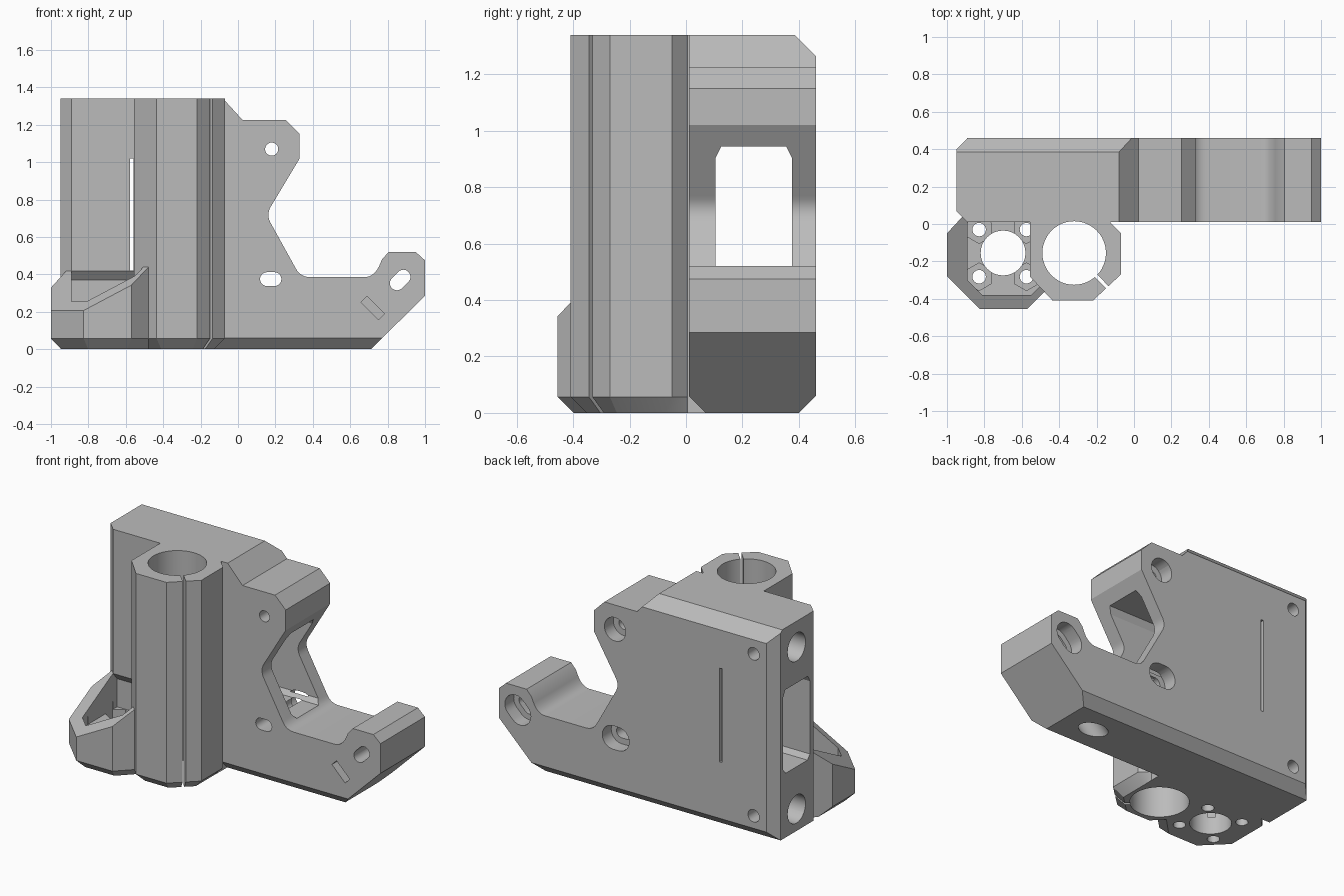
import bpy, bmesh
from math import cos, sin, pi, radians
from mathutils import Matrix, Vector

if "Cube" in bpy.data.objects:
    bpy.data.objects.remove(bpy.data.objects["Cube"])

grey = bpy.data.materials.new("plain grey")
grey.use_nodes = True
GREY = (0.5, 0.5, 0.5, 1)
grey.diffuse_color = GREY
grey.node_tree.nodes["Principled BSDF"].inputs["Base Color"].default_value = GREY


def prism(name, pts, axis, lo, hi, chamfer=None, slope=None, matrix=None):
    """Extrude a 2D outline along an axis; optional bottom chamfer and sloped top."""
    place = {"x": lambda u, v, t: (t, u, v),
             "y": lambda u, v, t: (u, t, v),
             "z": lambda u, v, t: (u, v, t)}[axis]
    bm = bmesh.new()
    low = [bm.verts.new(place(u, v, lo)) for u, v in pts]
    high = [bm.verts.new(place(u, v, hi)) for u, v in pts]
    bottom = bm.faces.new(low)
    bm.faces.new(high[::-1])
    for i in range(len(pts)):
        j = (i + 1) % len(pts)
        bm.faces.new((low[i], high[i], high[j], low[j]))
    bmesh.ops.recalc_face_normals(bm, faces=bm.faces[:])
    if chamfer:
        edges = [e for e in bottom.edges
                 if chamfer((e.verts[0].co + e.verts[1].co) / 2)]
        bmesh.ops.bevel(bm, geom=edges, offset=0.057, segments=1, affect="EDGES")
    if slope:
        bmesh.ops.bisect_plane(bm, geom=bm.verts[:] + bm.edges[:] + bm.faces[:],
                               plane_co=slope[0], plane_no=slope[1], clear_outer=True)
        bmesh.ops.holes_fill(bm, edges=[e for e in bm.edges if e.is_boundary], sides=0)
    bmesh.ops.recalc_face_normals(bm, faces=bm.faces[:])
    mesh = bpy.data.meshes.new(name)
    bm.to_mesh(mesh)
    bm.free()
    if matrix:
        mesh.transform(matrix)
    mesh.materials.append(grey)
    obj = bpy.data.objects.new(name, mesh)
    bpy.context.collection.objects.link(obj)
    return obj


def combine(target, tool, op="DIFFERENCE"):
    mod = target.modifiers.new("join", "BOOLEAN")
    mod.operation, mod.solver, mod.object = op, "EXACT", tool
    bpy.context.view_layer.objects.active = target
    bpy.ops.object.modifier_apply(modifier=mod.name)
    bpy.data.objects.remove(tool)


def cut(target, pts, axis, lo, hi, matrix=None):
    combine(target, prism("cutter", pts, axis, lo, hi, matrix=matrix))


def ring(u, v, r, n=32, turn=0.0):
    return [(u + r * cos(turn + 2 * pi * i / n), v + r * sin(turn + 2 * pi * i / n))
            for i in range(n)]


def slot(u, v, r, half, angle):
    """Rounded slot outline."""
    pts = []
    for i in range(26):
        a = -pi / 2 + pi * (i if i < 13 else i - 1) / 12
        x = r * cos(a) + (half if i < 13 else -half)
        y = r * sin(a)
        pts.append((u + x * cos(angle) - y * sin(angle), v + x * sin(angle) + y * cos(angle)))
    return pts


def rect(u0, u1, v0, v1):
    return [(u0, v0), (u1, v0), (u1, v1), (u0, v1)]


def curve(a, b, c, n=8):
    """Rounded corner from a to c around b."""
    a, b, c = Vector(a), Vector(b), Vector(c)
    return [tuple(a * (1 - t) ** 2 + b * 2 * t * (1 - t) + c * t * t)
            for t in (i / n for i in range(n + 1))]


# Main plate with motor arms
outline = [(-0.95, 0), (0.71, 0), (1, 0.285), (1, 0.475), (0.95, 0.52), (0.805, 0.52), (0.77, 0.48)]
outline += curve((0.755, 0.445), (0.725, 0.385), (0.675, 0.385))
outline += curve((0.39, 0.385), (0.335, 0.385), (0.31, 0.43))
outline += curve((0.18, 0.665), (0.145, 0.72), (0.18, 0.77))
outline += [(0.33, 1.02), (0.33, 1.15), (0.255, 1.225), (0.025, 1.225), (-0.08, 1.34), (-0.95, 1.34)]
bracket = prism("motor_end_bracket", outline, "y", 0.01, 0.46)

# Chamfers on the long edges and left corners
for tri in ([(0.47, -0.01), (0.39, -0.01), (0.47, 0.07)],
            [(0, -0.01), (0.08, -0.01), (0, 0.07)],
            [(0.47, 1.35), (0.375, 1.35), (0.47, 1.255)]):
    cut(bracket, tri, "x", -1.1, 1.1)
for tri in ([(-0.96, 0.47), (-0.96, 0.39), (-0.88, 0.47)],
            [(-0.96, 0), (-0.96, 0.08), (-0.88, 0)]):
    cut(bracket, tri, "z", -0.1, 1.5)

# Belt passage running through the plate
belt = [(0.105, 0.44), (0.13, 0.41), (0.35, 0.41), (0.375, 0.44),
        (0.375, 0.905), (0.355, 0.945), (0.125, 0.945), (0.105, 0.905)]
cut(bracket, belt, "x", -1.1, 0.45)

# Nut housing with a sloped rim and an open pocket
housing = prism("nut_housing",
                [(-1, -0.05), (-1, -0.28), (-0.825, -0.455), (-0.57, -0.455),
                 (-0.4, -0.285), (-0.4, 0.09), (-0.87, 0.09)], "z", 0, 0.9,
                chamfer=lambda m: m.y < 0.01 and m.x < -0.41,
                slope=((-0.82, -0.455, 0.21), (-0.53, -0.53, 1)))
cut(housing, [(-0.89, 0.2), (-0.89, -0.3), (-0.81, -0.38), (-0.55, -0.38),
              (-0.49, -0.32), (-0.49, 0.2)], "z", 0.19, 1.2)
combine(bracket, housing, "UNION")
# Undercut of the plate over the pocket
cut(bracket, [(-0.02, 0.19), (0.05, 0.19), (0.05, 0.37), (0, 0.43), (-0.02, 0.45)],
    "x", -0.89, -0.5)

# Vertical rod clamp
clamp = prism("rod_clamp",
              [(-0.557, 0.09), (-0.557, -0.28), (-0.435, -0.41), (-0.22, -0.41),
               (-0.07, -0.27), (-0.07, -0.05), (-0.125, 0.005), (-0.125, 0.09)],
              "z", 0, 1.34, chamfer=lambda m: m.y < 0.03)
combine(bracket, clamp, "UNION")
cut(bracket, ring(-0.32, -0.155, 0.17, 48), "z", -0.1, 1.5)
cut(bracket, rect(0.1, 0.4, -0.009, 0.009), "z", -0.1, 1.5,
    Matrix.Translation((-0.32, -0.155, 0)) @ Matrix.Rotation(radians(-46), 4, "Z"))

# Lead nut hole with four screws and hexagonal recesses
cut(bracket, ring(-0.7, -0.155, 0.12), "z", -0.1, 0.4)
for x in (-0.828, -0.575):
    for y in (-0.03, -0.282):
        cut(bracket, ring(x, y, 0.036, 24), "z", -0.1, 0.15)
        cut(bracket, ring(x, y, 0.074, 6, pi / 6), "z", 0.11, 0.24)

# Horizontal rod sockets, each with a small hole from the back
for z in (0.14, 1.175):
    cut(bracket, ring(0.24, z, 0.09), "x", -1.1, -0.05)
    cut(bracket, ring(-0.8, z, 0.04, 24), "y", 0.24, 0.6)

# Narrow slit across the belt passage
cut(bracket, rect(-0.578, -0.558, 0.42, 1.02), "y", -0.02, 0.6)

# Motor screw holes, counterbored from the back
for x, z, r, half, angle in ((0.18, 1.07, 0.035, 0, 0),
                             (0.175, 0.375, 0.037, 0.02, 0),
                             (0.867, 0.37, 0.038, 0.024, pi / 4)):
    hole = slot(x, z, r, half, angle) if half else ring(x, z, r)
    bore = slot(x, z, 0.075, half, angle) if half else ring(x, z, 0.075)
    cut(bracket, hole, "y", -0.1, 0.6)
    cut(bracket, bore, "y", 0.37, 0.6)

# Diagonal tension screw and its nut slot
tilt = Matrix.Translation((0.72, 0.235, 0.22)) @ Matrix.Rotation(pi / 4, 4, "Y")
cut(bracket, ring(0, 0, 0.068), "z", -0.6, -0.12, tilt)
cut(bracket, ring(0, 0, 0.038, 24), "z", -0.2, 0.2, tilt)
cut(bracket, rect(-0.066, 0.066, -0.3, 0.066), "z", -0.023, 0.023, tilt)

# Smooth the round surfaces, keep edges crisp
bpy.ops.object.select_all(action="DESELECT")
bracket.select_set(True)
bpy.context.view_layer.objects.active = bracket
bpy.ops.object.shade_smooth_by_angle(angle=radians(25))
